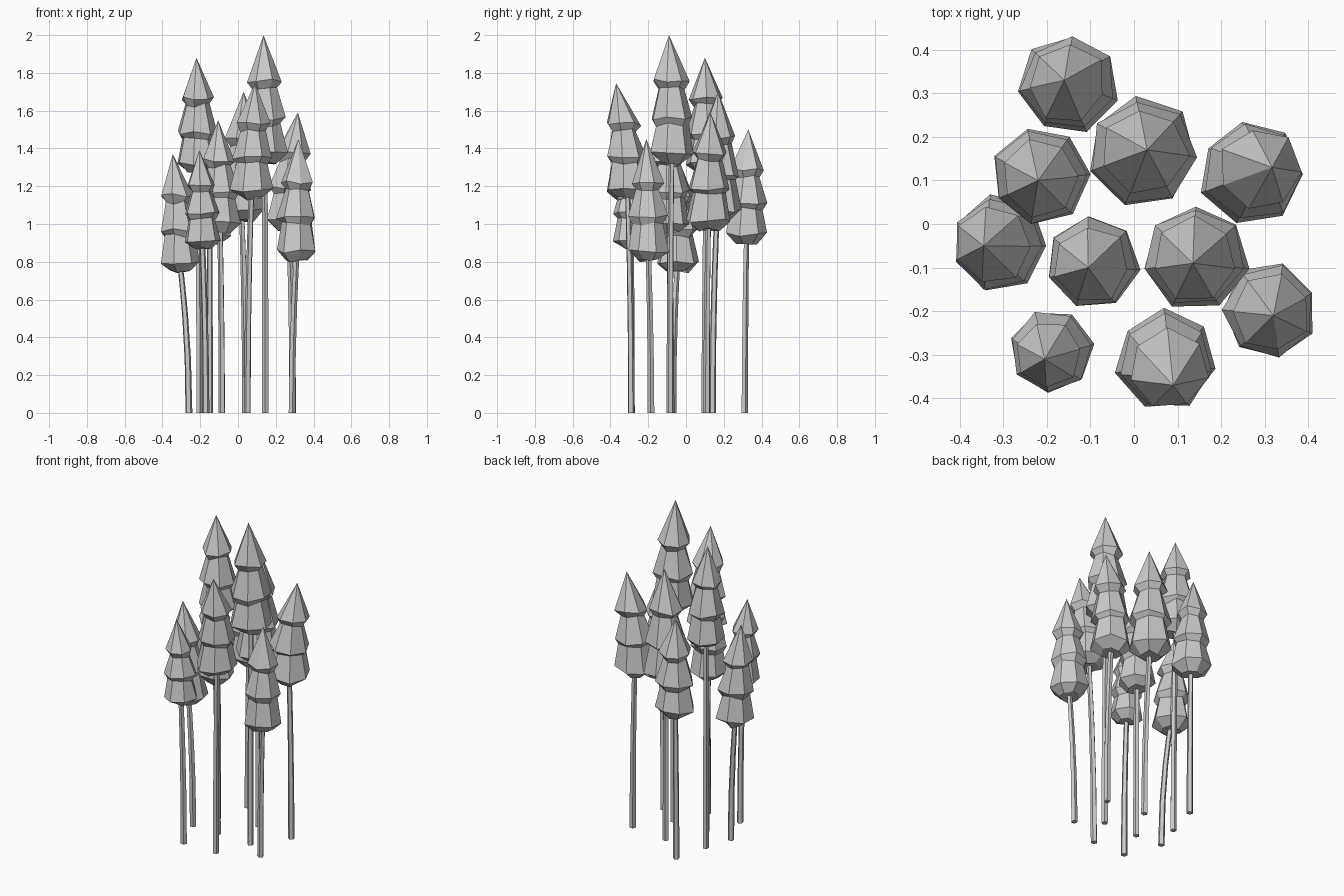
import bpy, bmesh, random
from math import sin, cos, tau, radians
from mathutils import Vector

if "Cube" in bpy.data.objects:
    bpy.data.objects.remove(bpy.data.objects["Cube"])

random.seed(4)
SIDES = 7

# trunk foot (x, y), crown bottom (x, y, z), tip (x, y, z), crown radius, first corner angle
TREES = [
    ((-.15, .31), (-.15, .32, .90), (-.16, .33, 1.50), .118, 85),
    ((.04, .14), (.02, .165, 1.02), (.03, .17, 1.70), .129, 97),
    ((.29, .11), (.268, .12, .97), (.317, .13, 1.59), .123, 100),
    ((-.205, .10), (-.215, .11, 1.27), (-.22, .10, 1.88), .115, 105),
    ((-.26, -.07), (-.31, -.045, .75), (-.345, -.05, 1.37), .115, 100),
    ((-.085, -.08), (-.095, -.09, .96), (-.105, -.10, 1.55), .115, 95),
    ((.145, -.085), (.142, -.075, 1.32), (.135, -.09, 2.0), .125, 90),
    ((.285, -.185), (.312, -.20, .81), (.32, -.21, 1.45), .115, 75),
    ((-.17, -.29), (-.19, -.29, .87), (-.205, -.31, 1.39), .100, 60),
    ((.05, -.29), (.073, -.31, 1.135), (.09, -.37, 1.745), .120, 92),
]

# crown outline: fraction of height, fraction of radius (three flared tiers)
CROWN = [(0, .48), (.075, .96), (.30, .72), (.355, .92), (.59, .56), (.645, .77)]


def loft(name, rings, tip=None):
    """Join rings of points with quads, close the bottom and the top or tip."""
    bm = bmesh.new()
    loops = [[bm.verts.new(p) for p in ring] for ring in rings]
    n = len(loops[0])
    for a, b in zip(loops, loops[1:]):
        for i in range(n):
            j = (i + 1) % n
            bm.faces.new((a[i], a[j], b[j], b[i]))
    bm.faces.new(loops[0][::-1])
    if tip is None:
        bm.faces.new(loops[-1])
    else:
        top = bm.verts.new(tip)
        for i in range(n):
            bm.faces.new((loops[-1][i], loops[-1][(i + 1) % n], top))
    bmesh.ops.recalc_face_normals(bm, faces=bm.faces)
    mesh = bpy.data.meshes.new(name)
    bm.to_mesh(mesh)
    bm.free()
    bpy.context.collection.objects.link(bpy.data.objects.new(name, mesh))


def ring(centre, radius, sides, angle=0, wobble=0, lift=0):
    pts = []
    for i in range(sides):
        a = angle + tau * i / sides
        r = radius * (1 + random.uniform(-wobble, wobble))
        pts.append(centre + Vector((r * cos(a), r * sin(a), random.uniform(-lift, lift))))
    return pts


for k, (foot, low, tip, radius, deg) in enumerate(TREES, 1):
    foot, low, tip = Vector((*foot, 0)), Vector(low), Vector(tip)

    # crown: tiers follow a slightly bending axis towards the tip
    rings = []
    for t, r in CROWN:
        c = low.lerp(tip, t)
        bend = t * t
        c.x = low.x + (tip.x - low.x) * bend
        c.y = low.y + (tip.y - low.y) * bend
        rings.append(ring(c, radius * r, SIDES, radians(deg), .06, .012))
    loft(f"crown_{k}", rings, tip)

    # trunk: thin five-sided stem bending into the crown
    top = low + Vector((0, 0, .06))
    stem = []
    for t in (0, .35, .65, .85, 1):
        c = foot.lerp(top, t)
        s = t ** 2
        c.x = foot.x + (top.x - foot.x) * s
        c.y = foot.y + (top.y - foot.y) * s
        stem.append(ring(c, .019 - .004 * t, 5, .3 * k))
    loft(f"trunk_{k}", stem)
